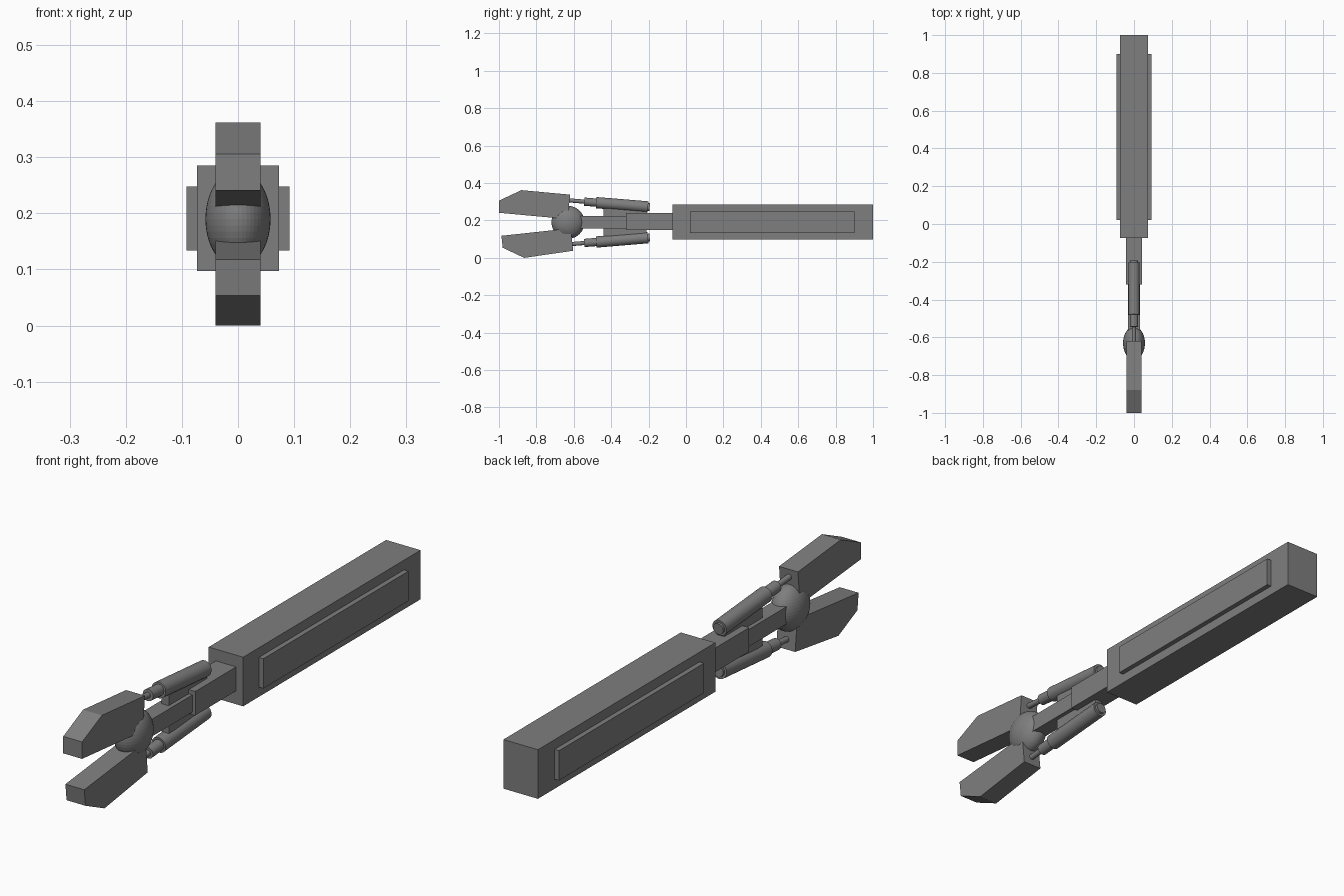
import bpy, bmesh
from mathutils import Vector, Matrix

if "Cube" in bpy.data.objects:
    bpy.data.objects.remove(bpy.data.objects["Cube"])

MID = 0.190  # height of the long axis

DARK = bpy.data.materials.new("dark_metal")
DARK.diffuse_color = (0.21, 0.21, 0.21, 1)
DARK.use_nodes = True
DARK.node_tree.nodes["Principled BSDF"].inputs["Base Color"].default_value = DARK.diffuse_color


def finish(name, bm):
    bmesh.ops.recalc_face_normals(bm, faces=bm.faces)
    me = bpy.data.meshes.new(name)
    bm.to_mesh(me)
    bm.free()
    me.materials.append(DARK)
    ob = bpy.data.objects.new(name, me)
    bpy.context.collection.objects.link(ob)
    return ob


def box(name, x, y0, y1, z0, z1):
    bm = bmesh.new()
    m = (Matrix.Translation((0, (y0 + y1) / 2, (z0 + z1) / 2))
         @ Matrix.Diagonal((2 * x, y1 - y0, z1 - z0, 1)))
    bmesh.ops.create_cube(bm, size=1, matrix=m)
    return finish(name, bm)


def prism(name, profile, x):
    # side profile in (y, z), extruded across x
    bm = bmesh.new()
    face = bm.faces.new([bm.verts.new((-x, y, z)) for y, z in profile])
    ext = bmesh.ops.extrude_face_region(bm, geom=[face])
    moved = [v for v in ext["geom"] if isinstance(v, bmesh.types.BMVert)]
    bmesh.ops.translate(bm, verts=moved, vec=(2 * x, 0, 0))
    return finish(name, bm)


def piston_z(y):
    # slope of the upper piston axis
    return 0.272 + (-0.2 - y) * 0.083


def rod(name, y0, y1, r, side):
    a = Vector((0, y0, MID + side * (piston_z(y0) - MID)))
    b = Vector((0, y1, MID + side * (piston_z(y1) - MID)))
    d = b - a
    m = Matrix.Translation((a + b) / 2) @ d.to_track_quat('Z', 'Y').to_matrix().to_4x4()
    bm = bmesh.new()
    bmesh.ops.create_cone(bm, cap_ends=True, segments=32, radius1=r, radius2=r,
                          depth=d.length, matrix=m)
    ob = finish(name, bm)
    ob.data.shade_smooth()
    ob.data.set_sharp_from_angle(angle=0.6)


# Forearm housing with raised side panels
box("housing", 0.073, -0.073, 1.0, 0.097, 0.285)
box("side_panels", 0.092, 0.022, 0.90, 0.134, 0.248)

# Stepped neck and the plate carrying the pistons
box("neck_rear", 0.043, -0.32, -0.07, 0.148, 0.240)
box("neck_front", 0.031, -0.60, -0.31, 0.158, 0.224)
box("piston_bracket", 0.015, -0.44, -0.21, 0.117, 0.264)

# Flattened ball joint
bm = bmesh.new()
bmesh.ops.create_uvsphere(bm, u_segments=48, v_segments=24, radius=1,
                          matrix=Matrix.Translation((0, -0.631, MID))
                          @ Matrix.Diagonal((0.058, 0.088, 0.088, 1)))
finish("ball_joint", bm)

# Upper and lower pistons
for label, side in (("upper", 1), ("lower", -1)):
    rod(label + "_piston_cap", -0.205, -0.194, 0.021, side)
    rod(label + "_piston_barrel", -0.48, -0.203, 0.030, side)
    rod(label + "_piston_collar", -0.545, -0.475, 0.022, side)
    rod(label + "_piston_rod", -0.65, -0.54, 0.011, side)

# Gripper jaws
prism("upper_jaw", [(-1.0, 0.241), (-1.0, 0.306), (-0.88, 0.362),
                    (-0.620, 0.338), (-0.632, 0.207)], 0.04)
prism("lower_jaw", [(-0.987, 0.118), (-0.980, 0.054), (-0.865, 0.0),
                    (-0.603, 0.038), (-0.616, 0.158)], 0.04)
